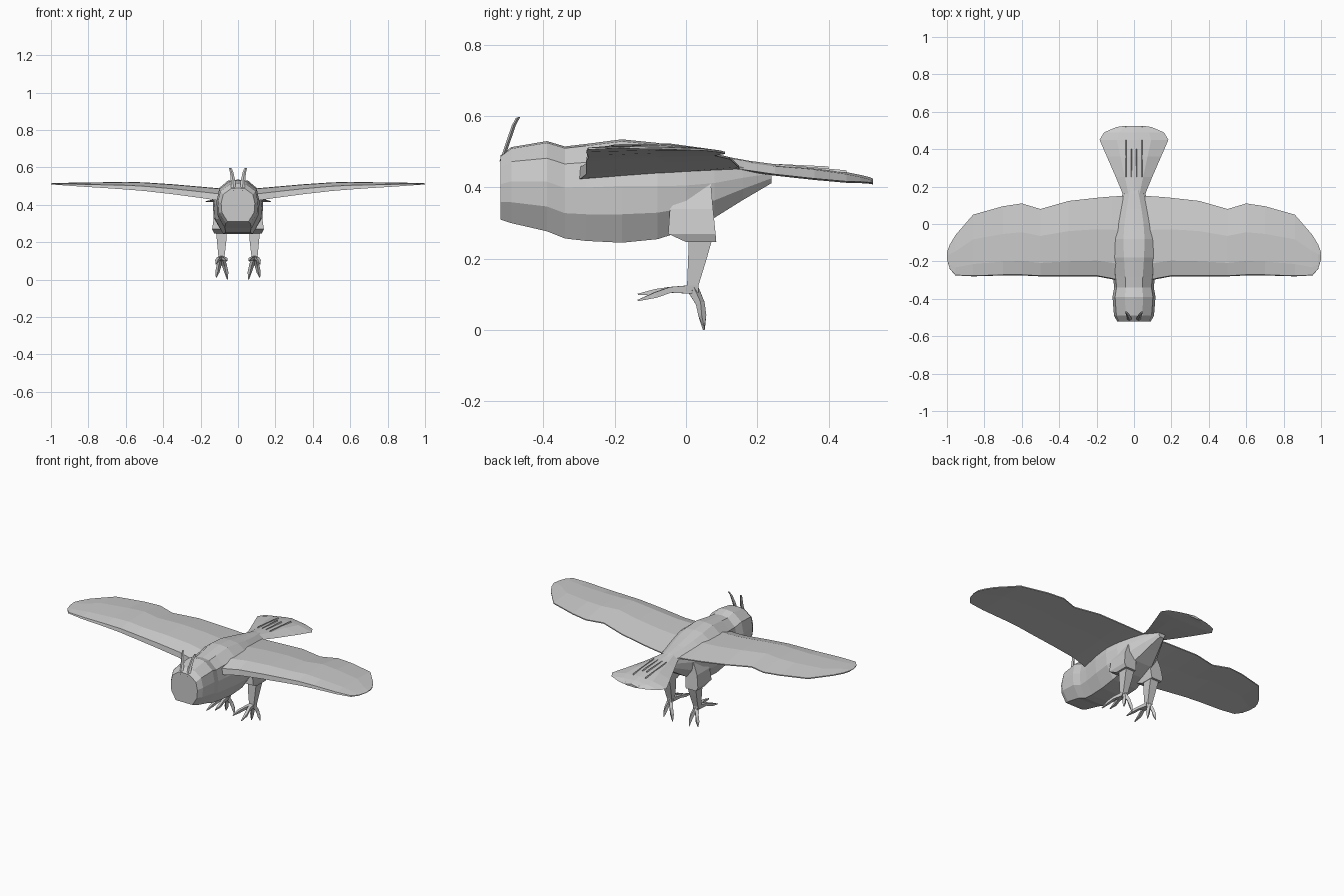
import bpy, bmesh
from mathutils import Vector


def loft(name, rings, mirror=False):
    """Skin a list of equal-length point rings and cap both ends."""
    bm = bmesh.new()
    loops = [[bm.verts.new(p) for p in ring] for ring in rings]
    n = len(loops[0])
    for a, b in zip(loops, loops[1:]):
        for i in range(n):
            j = (i + 1) % n
            bm.faces.new((a[i], a[j], b[j], b[i]))
    bm.faces.new(loops[0])
    bm.faces.new(loops[-1])
    bmesh.ops.recalc_face_normals(bm, faces=bm.faces[:])
    mesh = bpy.data.meshes.new(name)
    bm.to_mesh(mesh)
    bm.free()
    obj = bpy.data.objects.new(name, mesh)
    bpy.context.collection.objects.link(obj)
    if mirror:
        obj.modifiers.new("mirror", 'MIRROR')
    return obj


def limb(name, path, sides=((1, 1), (-1, 1), (-1, -1), (1, -1))):
    """Tapered four-sided tube: path of (x, y, z, radius)."""
    pts = [Vector(p[:3]) for p in path]
    rings = []
    for i, p in enumerate(pts):
        d = pts[min(i + 1, len(pts) - 1)] - pts[max(i - 1, 0)]
        q = d.to_track_quat('Z', 'Y')
        rings.append([p + q @ Vector((u * path[i][3], v * path[i][3], 0)) for u, v in sides])
    return loft(name, rings, True)


# Head and body: y, top, bottom, half width
half = [(0.42, 0.96), (0.88, 0.62), (1, 0.1), (0.96, -0.45), (0.62, -1)]
profile = [(0, 1)] + half + [(-u, v) for u, v in reversed(half)]
stations = [
    (-0.52, 0.49, 0.31, 0.09), (-0.49, 0.513, 0.30, 0.107),
    (-0.39, 0.53, 0.277, 0.115), (-0.34, 0.515, 0.257, 0.106),
    (-0.28, 0.522, 0.25, 0.112), (-0.18, 0.535, 0.245, 0.128),
    (-0.08, 0.525, 0.255, 0.135), (0.0, 0.508, 0.28, 0.122),
    (0.08, 0.492, 0.315, 0.095), (0.16, 0.478, 0.365, 0.06),
    (0.24, 0.462, 0.412, 0.022)]
loft("body", [[(u * w, y, (t + b) / 2 + v * (t - b) / 2) for u, v in profile]
              for y, t, b, w in stations])

# Wings: x, leading y, trailing y, underside z, top z, trailing z
wing = [
    (0.06, -0.31, 0.15, 0.42, 0.485, 0.455), (0.12, -0.295, 0.147, 0.425, 0.49, 0.46),
    (0.20, -0.28, 0.14, 0.437, 0.497, 0.467), (0.35, -0.28, 0.123, 0.457, 0.51, 0.482),
    (0.50, -0.28, 0.08, 0.474, 0.52, 0.492), (0.60, -0.275, 0.11, 0.482, 0.523, 0.497),
    (0.70, -0.275, 0.095, 0.489, 0.521, 0.501), (0.86, -0.28, 0.05, 0.499, 0.519, 0.506),
    (0.955, -0.275, -0.06, 0.506, 0.517, 0.51), (0.985, -0.24, -0.11, 0.508, 0.516, 0.511),
    (1.0, -0.19, -0.15, 0.51, 0.515, 0.512)]
rings = []
for x, f, r, b, t, e in wing:
    c = r - f
    rings.append([(x, f, b), (x, f + 0.01 * c, b * 0.45 + t * 0.55), (x, f + 0.2 * c, t - 0.002),
                  (x, f + 0.6 * c, t), (x, r, e + 0.003), (x, r, e - 0.003),
                  (x, f + 0.55 * c, b * 0.75 + t * 0.25)])
loft("wing", rings, True)

# Tail fan: y, half width, top z, edge z
tail = [(0.10, 0.07, 0.487, 0.455), (0.16, 0.06, 0.477, 0.45), (0.25, 0.097, 0.465, 0.437),
        (0.36, 0.145, 0.456, 0.425), (0.45, 0.184, 0.443, 0.417), (0.49, 0.16, 0.435, 0.416),
        (0.518, 0.095, 0.428, 0.414), (0.525, 0.05, 0.424, 0.412)]
loft("tail", [[(-w, y, e), (-w * 0.5, y, t - 0.006), (0, y, t), (w * 0.5, y, t - 0.006),
               (w, y, e), (w * 0.5, y, e - 0.004), (0, y, e - 0.003), (-w * 0.5, y, e - 0.004)]
              for y, w, t, e in tail])

# Raised feather quills on the tail
for x, y0, y1 in ((0.014, 0.25, 0.40), (0.042, 0.25, 0.45)):
    z0, z1 = 0.461, 0.441 if y1 > 0.42 else 0.452
    loft("tail_quill", [[(x - 0.003, y0, z0), (x + 0.003, y0, z0), (x, y0, z0 + 0.005)],
                        [(x - 0.003, y1, z1), (x + 0.003, y1, z1), (x, y1, z1 + 0.007)]], True)

# Ear tufts
tuft = [(0.024, -0.517, 0.475, 0.013), (0.026, -0.50, 0.525, 0.012),
        (0.034, -0.483, 0.575, 0.009), (0.042, -0.471, 0.597, 0.007)]
loft("ear_tuft", [[(x - r, y, z), (x, y - 0.006, z - 0.002), (x + r, y, z), (x, y + 0.006, z)]
                  for x, y, z, r in tuft], True)


def boxes(name, levels):
    """Stack of horizontal rectangles: z, x0, x1, y0, y1."""
    return loft(name, [[(a, c, z), (b, c, z), (b, d, z), (a, d, z)]
                       for z, a, b, c, d in levels], True)


# Thighs and shanks
boxes("thigh", [(0.43, 0.05, 0.09, 0.03, 0.068), (0.34, 0.05, 0.128, -0.045, 0.076),
                (0.27, 0.055, 0.138, -0.05, 0.083), (0.247, 0.058, 0.128, 0.0, 0.085)])
boxes("shank", [(0.26, 0.06, 0.118, 0.008, 0.075), (0.20, 0.063, 0.112, 0.006, 0.058),
                (0.125, 0.072, 0.105, 0.003, 0.035), (0.105, 0.075, 0.102, -0.005, 0.035)])

# Toes: two forward, two hanging behind, each ending in a claw
for dx, tip in ((-0.028, 0.1), (0.03, 0.083)):
    x = 0.088
    limb("front_toe", [(x, 0.015, 0.114, 0.012), (x + dx * 0.5, -0.045, 0.113, 0.008),
                       (x + dx * 0.85, -0.085, (0.114 + tip) / 2, 0.008),
                       (x + dx, -0.135, tip, 0.002)])
for dx, tip in ((-0.032, 0.0), (0.028, 0.012)):
    x = 0.088
    limb("back_toe", [(x, 0.018, 0.118, 0.012), (x + dx * 0.5, 0.04, 0.075, 0.009),
                      (x + dx * 0.8, 0.046, 0.04, 0.008), (x + dx, 0.05, tip + 0.001, 0.002)])
